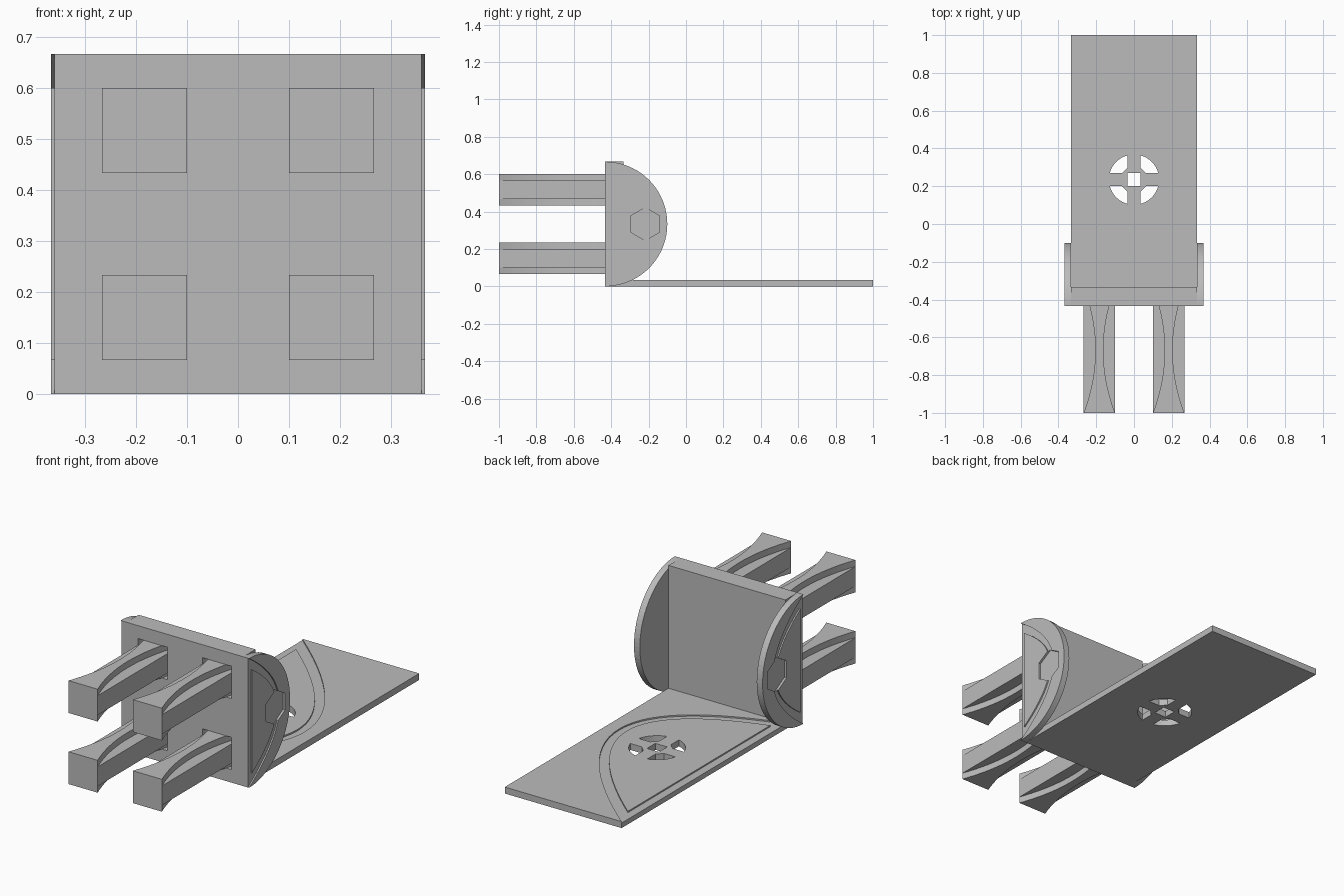
import bpy, bmesh
from math import sin, cos, pi, asin, sqrt
from mathutils import Vector

cube = bpy.data.objects.get("Cube")
if cube:
    bpy.data.objects.remove(cube, do_unlink=True)

grey = bpy.data.materials.new("plain_grey")
grey.use_nodes = True
colour = (0.5, 0.5, 0.5, 1)
grey.diffuse_color = colour
grey.node_tree.nodes["Principled BSDF"].inputs["Base Color"].default_value = colour

T = 1 / 3          # half width of the seat
THICK = T / 10     # panel thickness
DEPTH = 0.007      # groove depth
FRONT = -1.3 * T   # front plane of the seat


def finish(name, bm):
    bmesh.ops.recalc_face_normals(bm, faces=bm.faces)
    mesh = bpy.data.meshes.new(name)
    bm.to_mesh(mesh)
    bm.free()
    mesh.materials.append(grey)
    ob = bpy.data.objects.new(name, mesh)
    bpy.context.collection.objects.link(ob)
    return ob


def loft(name, rings):
    """Skin a row of equal rings and cap both ends."""
    bm = bmesh.new()
    loops = [[bm.verts.new(p) for p in ring] for ring in rings]
    for a, b in zip(loops, loops[1:]):
        for i in range(len(a)):
            j = (i + 1) % len(a)
            bm.faces.new((a[i], a[j], b[j], b[i]))
    bm.faces.new(loops[0])
    bm.faces.new(loops[-1])
    return finish(name, bm)


def prism(name, pts, lo, hi, axis="z"):
    place = {"x": lambda p, h: (h, *p), "y": lambda p, h: (p[0], h, p[1]),
             "z": lambda p, h: (*p, h)}[axis]
    return loft(name, [[place(p, h) for p in pts] for h in (lo, hi)])


def rect(x0, x1, y0, y1):
    return [(x0, y0), (x1, y0), (x1, y1), (x0, y1)]


def cut(targets, cutter):
    for ob in targets:
        mod = ob.modifiers.new("cut", "BOOLEAN")
        mod.operation, mod.solver, mod.object = "DIFFERENCE", "EXACT", cutter
        bpy.context.view_layer.objects.active = ob
        bpy.ops.object.modifier_apply(modifier=mod.name)
    bpy.data.objects.remove(cutter, do_unlink=True)


def bow(start, control, end, n=28):
    """Quadratic curve from start to end."""
    a, c, b = Vector(start), Vector(control), Vector(end)
    return [tuple(a * (1 - t) ** 2 + c * 2 * t * (1 - t) + b * t * t)
            for t in (i / n for i in range(n + 1))]


def shrink(pts, centre, fx, fy):
    cx, cy = centre
    return [(cx + (x - cx) * fx, cy + (y - cy) * fy) for x, y in pts]


# Back panel with a bowed groove and raised field
back = prism("back_panel", rect(-T, T, -T, 1), 0, THICK)
curve = bow((-T, 1), (0.863, 0), (-T, -T))
field = prism("back_field", shrink(curve, (-0.034, 0.153), 0.86, 0.87),
              THICK - DEPTH, THICK)
cut([back], prism("groove_cutter", [(-0.4, 1)] + curve + [(-0.4, -T)],
                  THICK - DEPTH, 0.1))

# Round pierced emblem: four quadrants and a centre square
BAR, CHAMFER, R, CY = 0.034, 0.03, 0.133, 0.235
a0 = asin(BAR / R)
arc = [(R * cos(a), R * sin(a))
       for a in (a0 + (pi / 2 - 2 * a0) * i / 10 for i in range(11))]
quadrant = arc + [(BAR, BAR + CHAMFER), (BAR + CHAMFER, BAR)]
holes = [[(x * sx, CY + y * sy) for x, y in quadrant]
         for sx in (-1, 1) for sy in (-1, 1)]
holes.append(rect(-BAR, BAR, CY - BAR, CY + BAR))
for pts in holes:
    cut([back, field], prism("hole_cutter", pts, -0.1, 0.1))

# Seat slab with leg sockets
LEG_IN, LEG_OUT = 0.1, 0.8 * T
LEG_X, HALF = (LEG_IN + LEG_OUT) / 2, (LEG_OUT - LEG_IN) / 2
seat = prism("seat", rect(-T, T, 0, 2 * T), FRONT, -T, "y")
places = [(sx * LEG_X, T + sz * 0.55 * T, sx, sz) for sx in (-1, 1) for sz in (-1, 1)]
for x, z, sx, sz in places:
    cut([seat], prism("socket_cutter", rect(x - HALF, x + HALF, z - HALF, z + HALF),
                      -0.6, -T - 0.003, "y"))

# Legs: full-width middle web with waisted ribs above and below
WEB, WAIST, STEPS = 0.05, 0.021, 20
for x, z, sx, sz in places:
    rings = []
    for i in range(STEPS + 1):
        t = i / STEPS
        w = WAIST + (HALF - 0.0002 - WAIST) * (2 * t - 1) ** 2
        half = [(w, HALF), (w, WEB), (HALF, WEB), (HALF, -WEB), (w, -WEB), (w, -HALF)]
        ring = half + [(-u, -v) for u, v in half]
        y = -1 + t * (1 - T - 0.003)
        rings.append([(x + u, y, z + v) for u, v in ring])
    loft(("left" if sx > 0 else "right") + ("_upper" if sz > 0 else "_lower") + "_leg",
         rings)

# Half-round arms with a grooved, hexagon-recessed outer face
half_disc = [(FRONT + T * sin(pi * i / 48), T - T * cos(pi * i / 48)) for i in range(49)]
arm_curve = bow((FRONT, 0), (FRONT + 0.5, T), (FRONT, 2 * T))
hexagon = [(FRONT + 0.215 + 0.088 * sin(i * pi / 3), T + 0.088 * cos(i * pi / 3))
           for i in range(6)]
outer = T + THICK
for side, s in (("left", 1), ("right", -1)):
    arm = prism(side + "_arm", half_disc, s * T, s * outer, "x")
    panel = prism(side + "_arm_field", shrink(arm_curve, (FRONT + 0.125, T), 0.8, 0.8),
                  s * (outer - DEPTH), s * outer, "x")
    ends = [(FRONT - 0.1, 0)] + arm_curve + [(FRONT - 0.1, 2 * T)]
    cut([arm], prism("arm_cutter", ends, s * (outer - DEPTH), s * 0.5, "x"))
    cut([arm, panel], prism("hex_cutter", hexagon, s * (outer - 0.011), s * 0.5, "x"))
